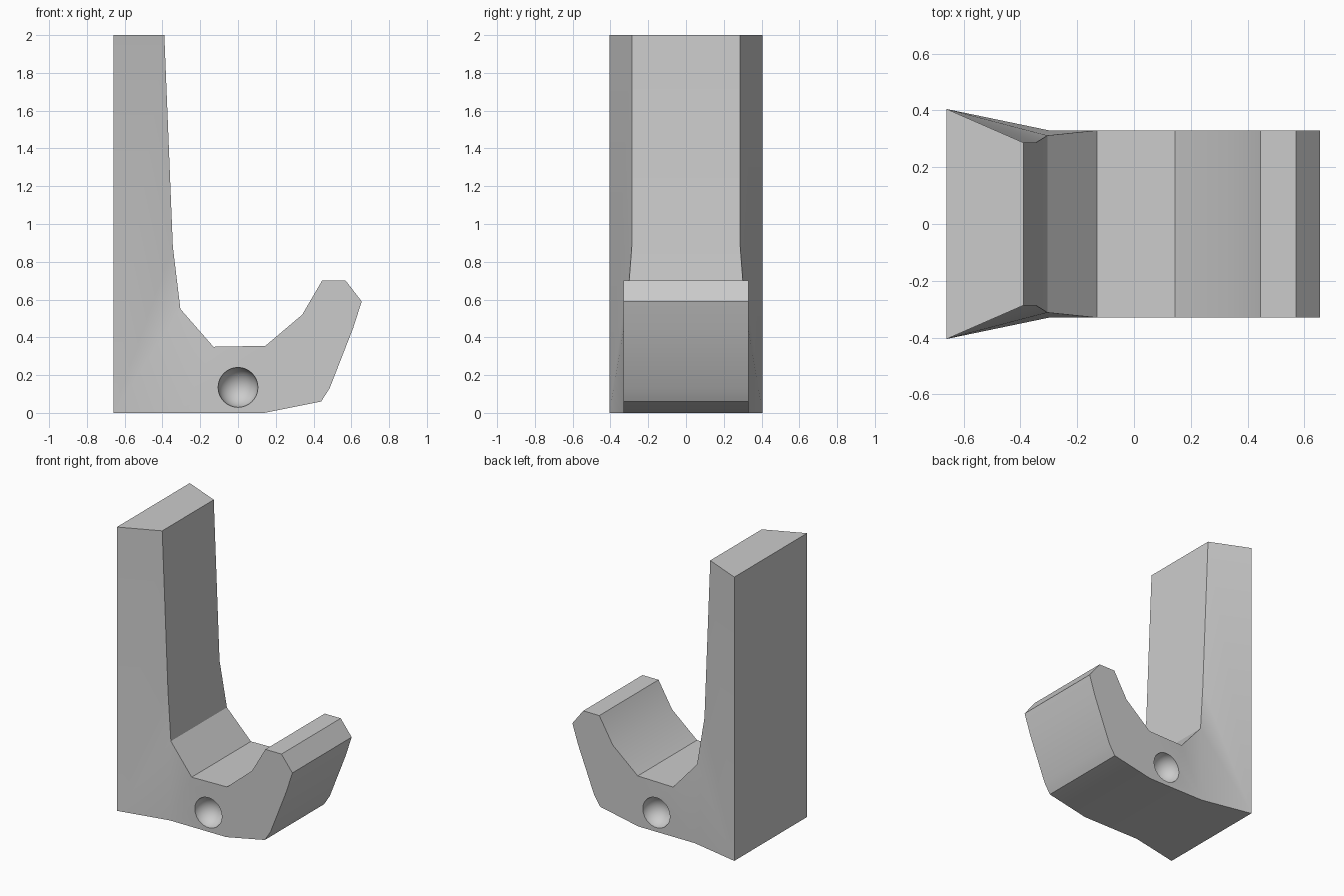
import bpy, bmesh, math

cube = bpy.data.objects.get("Cube")
if cube:
    bpy.data.objects.remove(cube, do_unlink=True)

# Single plain grey material
grey = bpy.data.materials.new("light_grey")
grey.use_nodes = True
colour = (0.6, 0.6, 0.6, 1)
grey.diffuse_color = colour
grey.node_tree.nodes["Principled BSDF"].inputs["Base Color"].default_value = colour

# Hook outline: x, z, half width in y
outline = [
    (-0.66, 0, 0.405), (-0.30, 0, 0.33), (0.14, 0, 0.33), (0.44, 0.06, 0.33),
    (0.485, 0.13, 0.33), (0.61, 0.45, 0.33), (0.655, 0.59, 0.33),
    (0.57, 0.70, 0.33), (0.445, 0.70, 0.33), (0.34, 0.52, 0.33),
    (0.145, 0.355, 0.33), (-0.13, 0.35, 0.33), (-0.305, 0.55, 0.312),
    (-0.345, 0.88, 0.287), (-0.39, 2, 0.287), (-0.66, 2, 0.405),
]
# Side panels: flat hook arm, then the flare out to the back plate
panels = [range(1, 12), (1, 11, 12), (0, 1, 12), (0, 12, 13), (0, 13, 14, 15)]

bm = bmesh.new()
front = [bm.verts.new((x, -w, z)) for x, z, w in outline]
back = [bm.verts.new((x, w, z)) for x, z, w in outline]
for side in (front, back):
    for panel in panels:
        bm.faces.new([side[i] for i in panel])
count = len(outline)
for i in range(count):
    j = (i + 1) % count
    bm.faces.new((front[i], front[j], back[j], back[i]))
bmesh.ops.recalc_face_normals(bm, faces=bm.faces)
mesh = bpy.data.meshes.new("hook")
bm.to_mesh(mesh)
bm.free()
mesh.materials.append(grey)
hook = bpy.data.objects.new("hook", mesh)
bpy.context.collection.objects.link(hook)

# Round dimple in each side
for sign in (-1, 1):
    bpy.ops.mesh.primitive_uv_sphere_add(
        segments=32, ring_count=17, radius=0.106,
        location=(0, sign * 0.335, 0.135), rotation=(math.pi / 2, 0, 0))
    cutter = bpy.context.object
    cutter.name = "dimple_cutter"
    cutter.hide_render = True
    cutter.data.materials.append(grey)
    cut = hook.modifiers.new("dimple", 'BOOLEAN')
    cut.operation = 'DIFFERENCE'
    cut.solver = 'EXACT'
    cut.object = cutter
    bpy.ops.object.select_all(action='DESELECT')
    hook.select_set(True)
    bpy.context.view_layer.objects.active = hook
    bpy.ops.object.modifier_apply(modifier=cut.name)
    bpy.data.objects.remove(cutter, do_unlink=True)

# Soft shallow bends, crisp corners
bpy.ops.object.shade_smooth_by_angle(angle=math.radians(30))
